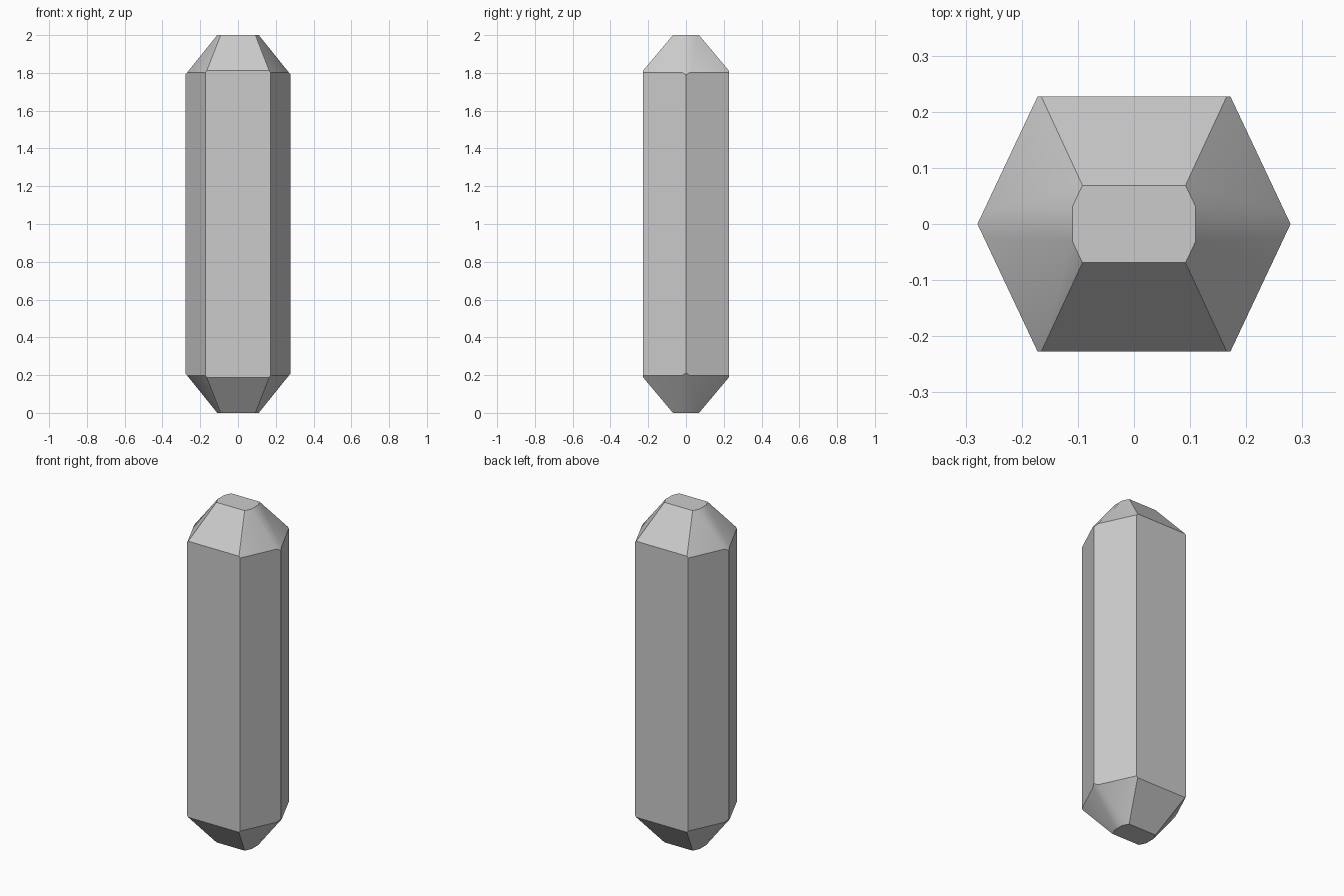
import bpy
import bmesh
from mathutils import Vector

cube = bpy.data.objects.get("Cube")
if cube:
    bpy.data.objects.remove(cube, do_unlink=True)

# Plain grey stone
grey = bpy.data.materials.new("grey_stone")
grey.use_nodes = True
colour = (0.6, 0.6, 0.6, 1)
grey.diffuse_color = colour
grey.node_tree.nodes["Principled BSDF"].inputs["Base Color"].default_value = colour

HEIGHT = 2.0
POINT_X, EDGE_X, EDGE_Y = 0.279, 0.172, 0.227

# Six-sided shaft
outline = [(POINT_X, 0), (EDGE_X, EDGE_Y), (-EDGE_X, EDGE_Y),
           (-POINT_X, 0), (-EDGE_X, -EDGE_Y), (EDGE_X, -EDGE_Y)]
bm = bmesh.new()
base = bm.faces.new([bm.verts.new((x, y, 0)) for x, y in outline])
extruded = bmesh.ops.extrude_face_region(bm, geom=[base], use_keep_orig=True)
top_verts = [v for v in extruded["geom"] if isinstance(v, bmesh.types.BMVert)]
bmesh.ops.translate(bm, verts=top_verts, vec=(0, 0, HEIGHT))


def cut_facet(point, normal):
    """Slice off everything outside a plane and close the cut with one facet."""
    geom = bm.verts[:] + bm.edges[:] + bm.faces[:]
    cut = bmesh.ops.bisect_plane(bm, geom=geom, dist=1e-6, plane_co=point,
                                 plane_no=normal, clear_outer=True)
    edges = [e for e in cut["geom_cut"] if isinstance(e, bmesh.types.BMEdge)]
    bmesh.ops.holes_fill(bm, edges=edges, sides=0)


# Tapered facets at both ends: broad front and back, four flanks, two ridge flats
flank = Vector((EDGE_Y, POINT_X - EDGE_X, 0)).normalized()
for end in (-1, 1):
    z = HEIGHT / 2 * (1 + end)
    for sy in (-1, 1):
        cut_facet((0, 0.069 * sy, z), Vector((0, 0.188 * sy, 0.158 * end)).normalized())
        for sx in (-1, 1):
            side = Vector((flank.x * sx, flank.y * sy, 0))
            cut_facet(side * 0.1125 + Vector((0, 0, z)),
                      (side * 0.197 + Vector((0, 0, 0.14 * end))).normalized())
    for sx in (-1, 1):
        cut_facet((0.11 * sx, 0, z), Vector((0.21 * sx, 0, 0.169 * end)).normalized())

bmesh.ops.recalc_face_normals(bm, faces=bm.faces[:])
mesh = bpy.data.meshes.new("crystal_shaft")
bm.to_mesh(mesh)
bm.free()
mesh.materials.append(grey)
crystal = bpy.data.objects.new("crystal_shaft", mesh)
bpy.context.collection.objects.link(crystal)

# Soften only the shallow ridge edges
bpy.ops.object.select_all(action="DESELECT")
crystal.select_set(True)
bpy.context.view_layer.objects.active = crystal
bpy.ops.object.shade_smooth_by_angle(angle=0.52)
